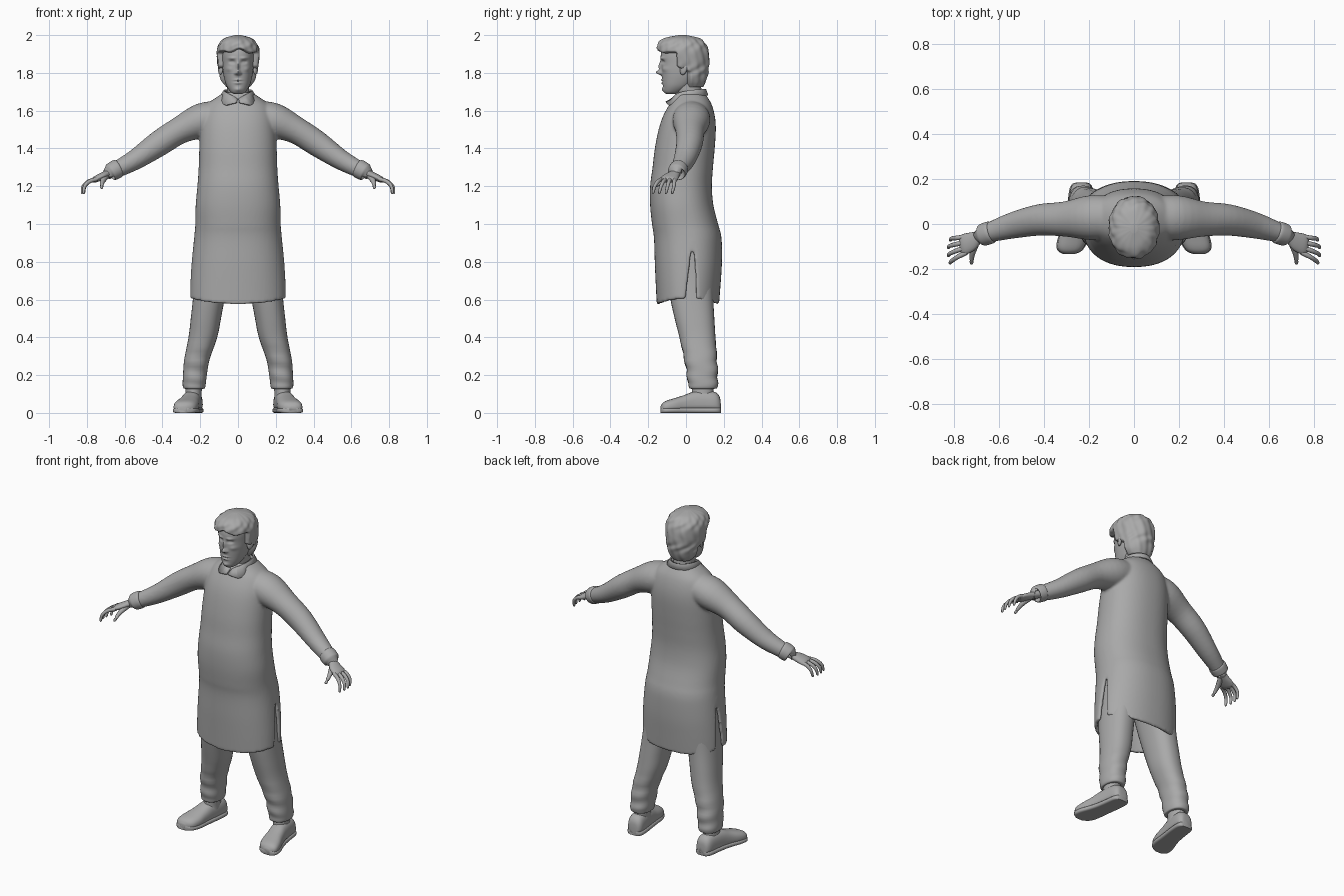
import bpy, bmesh, math
from mathutils import Vector

if "Cube" in bpy.data.objects:
    bpy.data.objects.remove(bpy.data.objects["Cube"])

clay = bpy.data.materials.new("grey clay")
clay.diffuse_color = (0.4, 0.4, 0.4, 1)
clay.use_nodes = True
clay.node_tree.nodes["Principled BSDF"].inputs["Base Color"].default_value = clay.diffuse_color


def finish(bm, name, angle=50, solid=0):
    bmesh.ops.recalc_face_normals(bm, faces=bm.faces)
    me = bpy.data.meshes.new(name)
    bm.to_mesh(me)
    bm.free()
    me.materials.append(clay)
    ob = bpy.data.objects.new(name, me)
    bpy.context.collection.objects.link(ob)
    bpy.ops.object.select_all(action='DESELECT')
    ob.select_set(True)
    bpy.context.view_layer.objects.active = ob
    if solid:
        m = ob.modifiers.new("thickness", 'SOLIDIFY')
        m.thickness, m.offset = solid, -1
    bpy.ops.object.shade_smooth_by_angle(angle=math.radians(angle))
    return ob


def dense(rows, k):
    """Catmull-Rom interpolation of number rows."""
    out = []
    for i in range(len(rows) - 1):
        p = [rows[max(i - 1, 0)], rows[i], rows[i + 1], rows[min(i + 2, len(rows) - 1)]]
        for s in range(k):
            t = s / k
            out.append([0.5 * (2 * b + (c - a) * t + (2 * a - 5 * b + 4 * c - d) * t * t
                               + (3 * b - a - 3 * c + d) * t ** 3) for a, b, c, d in zip(*p)])
    return out + [list(rows[-1])]


def bridge(bm, rings, closed=True, caps=True):
    n = len(rings[0])
    for a, b in zip(rings, rings[1:]):
        for i in range(n if closed else n - 1):
            j = (i + 1) % n
            bm.faces.new((a[i], a[j], b[j], b[i]))
    if caps:
        bm.faces.new(rings[0])
        bm.faces.new(rings[-1])


def oval(t, e=2.0):
    c, s = math.cos(t), math.sin(t)
    return math.copysign(abs(c) ** (2 / e), c), math.copysign(abs(s) ** (2 / e), s)


def stack(bm, rows, n=32, e=2.0, k=4, warp=None, cx=0):
    """Horizontal rings; rows are (z, half width, front y, back y[, centre x])."""
    rings = []
    for r in dense(rows, k):
        x0 = r[4] if len(r) > 4 else 0
        ring = []
        for i in range(n):
            c, s = oval(2 * math.pi * i / n, e)
            v = Vector((x0 + r[1] * c, (r[2] + r[3]) / 2 + (r[3] - r[2]) / 2 * s, r[0]))
            ring.append(bm.verts.new(warp(v) if warp else v))
        rings.append(ring)
    bridge(bm, rings)


def tube(bm, rows, n=16, k=4, side=1):
    """Rings across a path; rows are (x, y, z, half depth, half height)."""
    rows = dense(rows, k)
    pts = [Vector(r[:3]) for r in rows]
    rings = []
    for i, r in enumerate(rows):
        d = (pts[min(i + 1, len(pts) - 1)] - pts[max(i - 1, 0)]).normalized()
        a = Vector((0, 1, 0)) if abs(d.y) < 0.8 else Vector((1, 0, 0))
        a = (a - d * a.dot(d)).normalized()
        b = d.cross(a)
        ring = []
        for j in range(n):
            t = 2 * math.pi * j / n
            v = pts[i] + a * r[3] * math.cos(t) + b * r[4] * math.sin(t)
            ring.append(bm.verts.new((v.x * side, v.y, v.z)))
        rings.append(ring)
    bridge(bm, rings)


# Tunic: two panels that join above the side slits
body = [(.605, .255, -.155, .175), (.7, .252, -.16, .183), (.8, .245, -.165, .19),
        (.9, .235, -.168, .19), (.95, .23, -.172, .184), (1.0, .226, -.18, .17),
        (1.1, .224, -.19, .145), (1.2, .215, -.19, .137), (1.3, .208, -.177, .143),
        (1.4, .205, -.165, .152), (1.5, .2, -.145, .158), (1.57, .19, -.122, .153),
        (1.63, .165, -.09, .137), (1.67, .115, -.064, .115), (1.7, .068, -.05, .093)]
bm = bmesh.new()
body_rows = dense(body, 4)
for panel in (0, 1):
    rings = []
    for z, rx, yf, yb in body_rows:
        drop = max(0, (.95 - z) / .35)
        g = .16 * drop
        a, b = (.1 + g, math.pi - .1 - g) if panel == 0 else (math.pi - .1 + g, 2 * math.pi + .1 - g)
        ring = []
        for i in range(29):
            t = a + (b - a) * i / 28
            c, s = oval(t, 2.25)
            ring.append(bm.verts.new((rx * c, (yf + yb) / 2 + (yb - yf) / 2 * s,
                                      z - .03 * math.sin(t) ** 2 * drop)))
        rings.append(ring)
    bridge(bm, rings, closed=False, caps=False)
bmesh.ops.remove_doubles(bm, verts=bm.verts, dist=.0005)
# Sleeves, blended into the tunic
for s in (-1, 1):
    tube(bm, [(.08, .03, 1.575, .09, .08), (.19, .028, 1.548, .1, .092), (.31, .022, 1.495, .078, .072),
              (.42, .018, 1.425, .07, .068), (.545, -.008, 1.34, .058, .054),
              (.655, -.042, 1.282, .042, .043)], 28, side=s)
tunic = finish(bm, "tunic", solid=.02)
m = tunic.modifiers.new("blend", 'REMESH')
m.mode, m.voxel_size, m.use_smooth_shade = 'VOXEL', .008, True
m = tunic.modifiers.new("soften", 'SMOOTH')
m.factor, m.iterations = .5, 6

# Collar: folded strip around the neck, with two points in front
bm = bmesh.new()
top, mid, low = [], [], []
for i in range(41):
    u = i / 20 - 1
    t = math.pi / 2 + u * math.pi * .985
    c, s, f = math.cos(t), math.sin(t), abs(u)
    point = max(0, 1 - abs(f - .83) / .17)
    top.append(bm.verts.new((.066 * c, .018 + .078 * s, 1.71 - .045 * f ** 3)))
    mid.append(bm.verts.new((.076 * c, .018 + .088 * s, 1.714 - .05 * f ** 3)))
    low.append(bm.verts.new(((.096 + .04 * point) * c, .018 + (.1 + .026 * f * f + .008 * point) * s,
                             1.682 - .034 * f ** 3 - .034 * point)))
bridge(bm, [top, mid, low], closed=False, caps=False)
finish(bm, "collar", solid=.008)

# Neck
bm = bmesh.new()
stack(bm, [(1.6, .06, -.035, .085), (1.68, .058, -.048, .085), (1.73, .058, -.06, .08), (1.8, .06, -.05, .08)])
finish(bm, "neck")

# Head: x, z, spread x, spread z, forward push
bumps = [(0, 1.802, .011, .012, .028), (0, 1.835, .008, .026, .016), (.013, 1.797, .006, .006, .009),
         (.033, 1.878, .018, .006, .009), (.031, 1.858, .014, .008, -.013), (.031, 1.857, .007, .004, .006),
         (0, 1.763, .018, .004, .008), (0, 1.755, .024, .0025, -.004), (0, 1.746, .016, .005, .008),
         (0, 1.712, .018, .011, .009), (.05, 1.82, .016, .013, .006)]


def face(v):
    if v.y < -.02:
        w = min(1, (-.02 - v.y) / .05)
        for x, z, sx, sz, a in bumps:
            v.y -= w * a * math.exp(-((abs(v.x) - x) / sx) ** 2 - ((v.z - z) / sz) ** 2)
    return v


bm = bmesh.new()
stack(bm, [(1.688, .022, -.105, -.05), (1.7, .04, -.116, -.02), (1.73, .06, -.122, .03),
           (1.77, .073, -.126, .07), (1.81, .08, -.129, .09), (1.85, .083, -.13, .1),
           (1.9, .083, -.133, .1), (1.94, .075, -.118, .095), (1.975, .04, -.07, .06)],
      96, 2.2, 10, face)
finish(bm, "head", 80)


# Hair: wavy cap that sinks under the skin over the face
def smooth(a, b, x):
    t = max(0, min(1, (x - a) / (b - a)))
    return t * t * (3 - 2 * t)


def waves(v):
    ang = math.atan2(v.x, v.y + .02)
    lim = -.055 + .075 * smooth(1.84, 1.8, v.z)
    line = 1.918 - 1.6 * v.x ** 2 + .008 * math.sin(60 * v.x + 1)
    open_face = smooth(lim + .008, lim - .008, v.y) * smooth(line + .008, line - .006, v.z)
    curl = .016 * math.sin(9 * ang + 50 * v.z + 2 * math.sin(45 * v.z))
    curl += .014 * math.sin(70 * v.x + 2 * math.sin(40 * v.y)) * smooth(1.9, 1.98, v.z)
    curl += .012 * math.sin(17 * ang - 35 * v.z)
    f = (1 + curl) * (1 - .32 * open_face)
    return Vector((v.x * f, (v.y + .02) * f - .02, v.z))


bm = bmesh.new()
stack(bm, [(1.725, .062, -.02, .09), (1.75, .082, -.05, .103), (1.78, .096, -.09, .113),
           (1.82, .104, -.125, .12), (1.87, .111, -.145, .123), (1.92, .112, -.155, .118),
           (1.96, .097, -.145, .1), (1.985, .068, -.11, .066), (2.0, .015, -.04, .0)],
      120, 2.1, 9, waves)
finish(bm, "hair", 80)

for s, side in ((-1, "left"), (1, "right")):
    # Ear
    bm = bmesh.new()
    bmesh.ops.create_uvsphere(bm, u_segments=16, v_segments=10, radius=1)
    for v in bm.verts:
        x, y, z = v.co
        v.co = (s * (.093 + .012 * x + .006 * y), -.012 + .019 * y + .006 * z, 1.822 + .033 * z)
    finish(bm, side + "_ear")

    # Cuff
    bm = bmesh.new()
    tube(bm, [(.632, -.035, 1.296, .043, .044), (.638, -.037, 1.293, .05, .05),
              (.664, -.046, 1.279, .05, .049), (.676, -.05, 1.272, .046, .045),
              (.677, -.05, 1.271, .03, .03)], 28, side=s)
    finish(bm, side + "_cuff")

    # Hand: palm, four curled fingers and a thumb
    bm = bmesh.new()
    tube(bm, [(.65, -.045, 1.283, .027, .022), (.69, -.058, 1.266, .028, .02),
              (.725, -.078, 1.25, .042, .019), (.758, -.092, 1.235, .045, .016),
              (.772, -.095, 1.226, .035, .008)], 20, side=s)
    for y, ln in ((-.057, .88), (-.08, 1), (-.104, 1), (-.127, .9)):
        spread = (y + .09) * .45
        tube(bm, [(.745, y, 1.238, .011, .011), (.745 + .045 * ln, y + spread * .5 - .012, 1.226, .0105, .011),
                  (.745 + .074 * ln, y + spread - .022, 1.2, .009, .009),
                  (.745 + .08 * ln, y + spread - .03, 1.168, .007, .007),
                  (.745 + .078 * ln, y + spread - .031, 1.16, .003, .003)], 10, side=s)
    tube(bm, [(.695, -.07, 1.255, .015, .015), (.712, -.11, 1.235, .015, .014),
              (.72, -.142, 1.215, .011, .011), (.722, -.172, 1.193, .008, .008),
              (.722, -.178, 1.188, .003, .003)], 12, side=s)
    finish(bm, side + "_hand")

    # Trouser leg, with soft creases near the hem
    bm = bmesh.new()
    legs = [(.128, .045, .03, .145, .232), (.13, .056, .018, .163, .232), (.15, .061, .012, .168, .232),
            (.2, .063, .006, .168, .228), (.28, .067, -.008, .164, .218), (.4, .076, -.035, .156, .186),
            (.5, .08, -.06, .15, .17), (.6, .084, -.082, .145, .155), (.72, .092, -.1, .145, .135),
            (.88, .11, -.11, .14, .108)]

    def crease(v):
        a = .004 * smooth(.42, .25, v.z) * smooth(.128, .17, v.z)
        v.y += a * math.sin(75 * v.z + 12 * v.x)
        return v
    stack(bm, [r[:4] + (s * r[4],) for r in legs], 32, 2.3, 5, crease)
    finish(bm, side + "_trouser_leg")

    # Sock
    bm = bmesh.new()
    stack(bm, [(.07, .045, .02, .15, s * .238), (.1, .043, .03, .145, s * .236), (.16, .045, .03, .145, s * .233)])
    finish(bm, side + "_sock")

    # Shoe: flat-bottomed slices from heel to toe (y, x, half width, height), over a sole
    slices = [(.184, .234, .02, .05), (.178, .234, .036, .085), (.155, .235, .048, .11), (.1, .24, .051, .118),
              (.04, .249, .052, .112), (-.01, .259, .056, .094), (-.06, .271, .063, .078),
              (-.1, .281, .06, .066), (-.122, .286, .046, .054), (-.134, .289, .02, .036)]
    for name, z0, grow in (("shoe", .012, 0), ("sole", 0, .004)):
        bm = bmesh.new()
        rings = []
        for y, x, w, h in dense(slices, 4):
            ring = []
            for i in range(24):
                c, q = oval(2 * math.pi * i / 24, 2.6)
                z = z0 + (h - z0) * (.3 + .7 * q if q > 0 else .3 + .3 * q)
                if grow:
                    z = .013 + .013 * math.copysign(min(1, abs(q) * 1.5), q)
                ring.append(bm.verts.new((s * (x + (w + grow) * c), y, z)))
            rings.append(ring)
        bridge(bm, rings)
        finish(bm, side + "_" + name)
